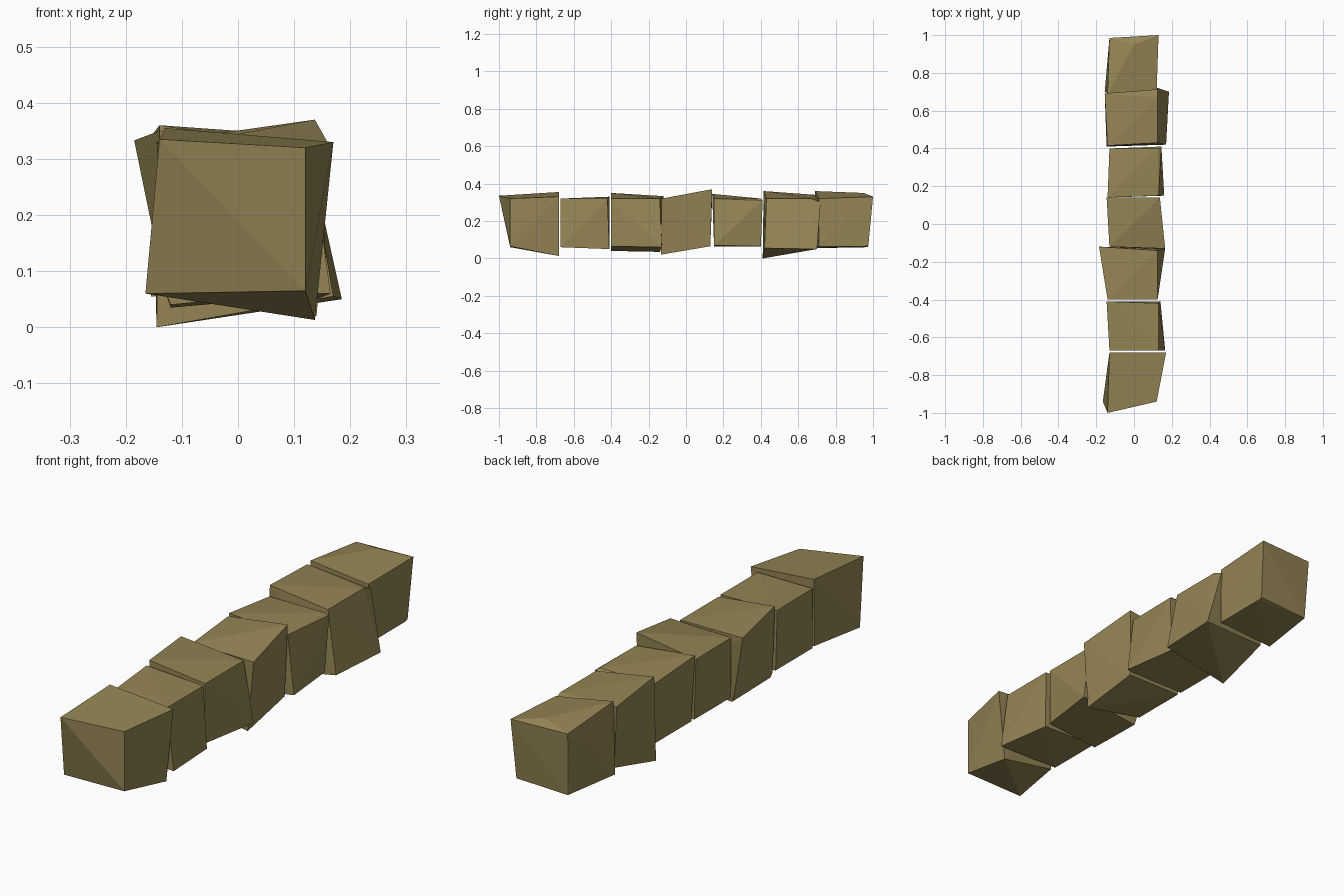
import bpy, bmesh

mat = bpy.data.materials.new("sandstone")
mat.diffuse_color = (0.30, 0.235, 0.09, 1)

# Each stone: front y, back y, left x, right x, then the corners knocked outward
STONES = [
    (-0.94, -0.69, -0.125, 0.12, [(-0.14, -1.0, 0.335), (-0.165, -0.94, 0.06), (0.17, -0.68, 0.33),
                                  (0.137, -0.68, 0.013), (-0.13, -0.68, 0.355)]),
    (-0.67, -0.42, -0.13, 0.13, [(0.165, -0.67, 0.06), (-0.145, -0.41, 0.33), (0.14, -0.41, 0.05)]),
    (-0.40, -0.14, -0.13, 0.125, [(-0.185, -0.12, 0.333), (-0.14, -0.40, 0.35), (0.165, -0.13, 0.06),
                                  (-0.12, -0.40, 0.04), (-0.12, -0.14, 0.035)]),
    (-0.12, 0.13, -0.13, 0.13, [(0.137, 0.14, 0.37), (0.14, -0.135, 0.02), (0.165, -0.13, 0.32),
                                (-0.145, 0.14, 0.33)]),
    (0.15, 0.40, -0.13, 0.13, [(0.16, 0.15, 0.07), (-0.14, 0.14, 0.345), (0.145, 0.41, 0.31)]),
    (0.43, 0.67, -0.13, 0.125, [(-0.145, 0.41, 0.0), (0.185, 0.70, 0.05), (0.17, 0.42, 0.055),
                                (-0.14, 0.415, 0.36), (-0.155, 0.69, 0.34), (0.125, 0.72, 0.30)]),
    (0.71, 0.96, -0.125, 0.12, [(0.13, 1.0, 0.33), (-0.13, 0.985, 0.33), (-0.155, 0.70, 0.055),
                                (-0.14, 0.69, 0.36), (0.12, 0.975, 0.07), (-0.12, 0.97, 0.06),
                                (0.0, 0.95, 0.35)]),
]


def stone(name, y0, y1, x0, x1, spurs):
    """Rough block: a box wrapped together with its protruding corners."""
    bm = bmesh.new()
    points = [(x, y, z) for x in (x0, x1) for y in (y0, y1) for z in (0.065, 0.32)]
    for p in points + spurs:
        bm.verts.new(p)
    hull = bmesh.ops.convex_hull(bm, input=bm.verts[:])
    loose = {v for v in hull["geom_interior"] + hull["geom_unused"] if isinstance(v, bmesh.types.BMVert)}
    bmesh.ops.delete(bm, geom=list(loose), context='VERTS')
    bmesh.ops.dissolve_limit(bm, angle_limit=0.02, verts=bm.verts[:], edges=bm.edges[:])
    bmesh.ops.recalc_face_normals(bm, faces=bm.faces[:])
    me = bpy.data.meshes.new(name)
    bm.to_mesh(me)
    bm.free()
    me.materials.append(mat)
    bpy.context.collection.objects.link(bpy.data.objects.new(name, me))


# Row of seven stones, front to back
for i, s in enumerate(STONES, 1):
    stone(f"stone_block_{i}", *s)
